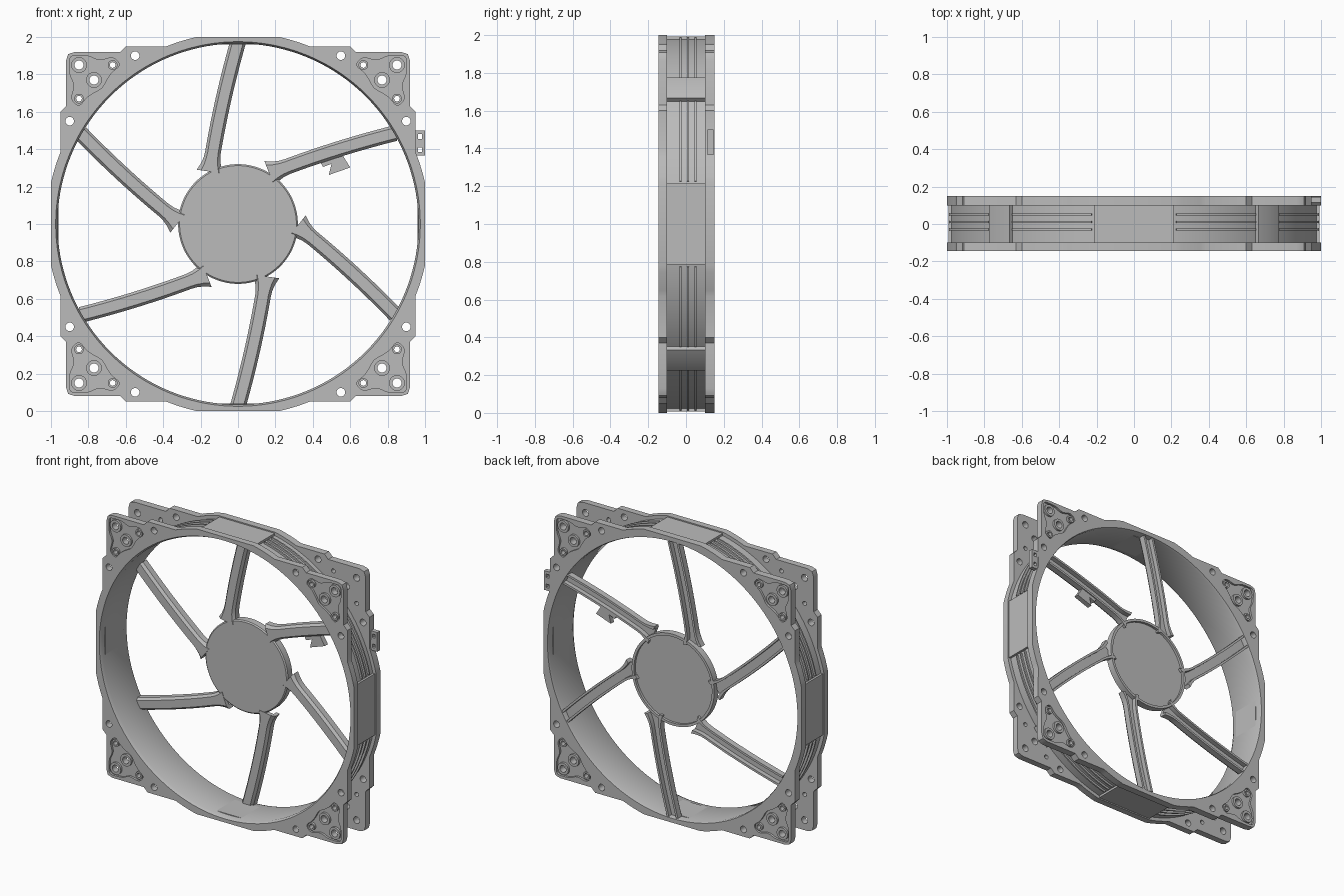
import bpy, bmesh
from math import sin, cos, pi, radians
from mathutils import Matrix, Vector

cube = bpy.data.objects.get("Cube")
if cube:
    bpy.data.objects.remove(cube)

GREY = (0.5, 0.5, 0.5, 1)
grey = bpy.data.materials.new("grey_plastic")
grey.use_nodes = True
grey.diffuse_color = GREY
grey.node_tree.nodes["Principled BSDF"].inputs["Base Color"].default_value = GREY


def finish(name, bm):
    """Turn a bmesh centred on the fan axis into a finished part."""
    bmesh.ops.remove_doubles(bm, verts=bm.verts, dist=0.0001)
    bmesh.ops.recalc_face_normals(bm, faces=bm.faces)
    bm.transform(Matrix.Translation((0, 0, 1)))
    me = bpy.data.meshes.new(name)
    bm.to_mesh(me)
    bm.free()
    me.materials.clear()
    me.materials.append(grey)
    ob = bpy.data.objects.new(name, me)
    bpy.context.collection.objects.link(ob)
    bpy.ops.object.select_all(action='DESELECT')
    ob.select_set(True)
    bpy.context.view_layer.objects.active = ob
    bpy.ops.object.shade_smooth_by_angle(angle=radians(30))
    return ob


def plate(name, loops, y0, y1):
    """Flat part in the x-z plane; loops inside other loops become holes."""
    cu = bpy.data.curves.new(name, 'CURVE')
    cu.dimensions, cu.fill_mode = '2D', 'BOTH'
    cu.extrude = (y1 - y0) / 2
    for loop in loops:
        sp = cu.splines.new('POLY')
        sp.points.add(len(loop) - 1)
        for p, (x, z) in zip(sp.points, loop):
            p.co = (x, z, 0, 1)
        sp.use_cyclic_u = True
    tmp = bpy.data.objects.new(name + "_outline", cu)
    bpy.context.collection.objects.link(tmp)
    dg = bpy.context.evaluated_depsgraph_get()
    me = bpy.data.meshes.new_from_object(tmp.evaluated_get(dg))
    bm = bmesh.new()
    bm.from_mesh(me)
    bpy.data.objects.remove(tmp)
    bpy.data.curves.remove(cu)
    bpy.data.meshes.remove(me)
    bm.transform(Matrix.Translation((0, (y0 + y1) / 2, 0)) @ Matrix.Rotation(pi / 2, 4, 'X'))
    return finish(name, bm)


def lathe(name, profile, closed):
    """Spin an (r, y) profile round the fan axis."""
    bm = bmesh.new()
    vs = [bm.verts.new((r, y, 0)) for r, y in profile]
    edges = [bm.edges.new(p) for p in zip(vs, vs[1:])]
    if closed:
        edges.append(bm.edges.new((vs[-1], vs[0])))
    bmesh.ops.spin(bm, geom=vs + edges, cent=(0, 0, 0), axis=(0, 1, 0),
                   angle=2 * pi, steps=144)
    return finish(name, bm)


def circle(x, z, r, n=20):
    return [(x + r * cos(2 * pi * i / n), z + r * sin(2 * pi * i / n)) for i in range(n)]


def arc(r, a0, a1, n=10):
    steps = [radians(a0 + (a1 - a0) * i / n) for i in range(n + 1)]
    return [(r * cos(a), r * sin(a)) for a in steps]


def turn(loop, deg):
    c, s = cos(radians(deg)), sin(radians(deg))
    return [(x * c - z * s, x * s + z * c) for x, z in loop]


def quarters(loop):
    return [turn(loop, -90 * k) for k in range(4)]


def swap(pts):
    return [(z, x) for x, z in reversed(pts)]


def smooth_loop(pts, n=5):
    """Closed Catmull-Rom curve through the points."""
    out = []
    for i in range(len(pts)):
        a, b, c, d = (Vector(pts[(i + k) % len(pts)]) for k in (-1, 0, 1, 2))
        for j in range(n):
            t = j / n
            out.append((b + (c - a) * t / 2 + (a * 2 - b * 5 + c * 4 - d) * t * t / 2
                        + (b * 3 - a - c * 3 + d) * t ** 3 / 2)[:])
    return out


# Flange outline: one eighth, mirrored on the diagonal and turned four times
eighth = arc(1.024, 77.6, 68, 5) + [(0.60, 0.95), (0.63, 0.92), (0.87, 0.92), (0.895, 0.913)]
outline = [p for q in quarters(eighth + [(0.908, 0.908)] + swap(eighth)) for p in q]
opening = circle(0, 0, 0.98, 144)

# Corner screw holes (x, z, hole radius, boss radius) and the pocket round them
screws = [(0.85, 0.85, 0.024, 0.042), (0.77, 0.77, 0.024, 0.042),
          (0.67, 0.85, 0.015, 0.026), (0.85, 0.67, 0.015, 0.026)]
screw_holes = [q for x, z, r, _ in screws for q in quarters(circle(x, z, r))]
bosses = [q for x, z, _, r in screws for q in quarters(circle(x, z, r))]
edge_holes = [q for p in ((0.55, 0.90), (0.90, 0.55)) for q in quarters(circle(*p, 0.023))]
half_pocket = [(0.70, 0.775), (0.675, 0.81), (0.635, 0.85), (0.67, 0.888),
               (0.74, 0.876), (0.80, 0.897), (0.87, 0.9)]
pockets = quarters(smooth_loop([(0.728, 0.728)] + half_pocket + [(0.893, 0.893)]
                               + swap(half_pocket)))

# Two flanges, each a base layer, a pocketed face layer and screw bosses
DEPTH = 0.015
for side, outer, inner in (("front", -0.145, -0.10), ("back", 0.15, 0.10)):
    floor = outer - DEPTH if outer > 0 else outer + DEPTH
    base, face = sorted((inner, floor)), sorted((floor, outer))
    plate(side + "_flange_base", [outline, opening] + screw_holes + edge_holes, *base)
    plate(side + "_flange_face", [outline, opening] + pockets + edge_holes, *face)
    plate(side + "_screw_bosses", bosses + screw_holes, *face)

# Duct wall with a flared front lip
lathe("duct_ring", [(0.975, -0.145), (0.965, -0.125), (0.965, 0.135), (0.97, 0.15),
                    (0.98, 0.15), (0.98, -0.145)], True)

# Outer shell between the flanges, with flat side pads, corner posts and ribs
shell = [(max(-0.99, min(0.99, x)), max(-0.99, min(0.99, z)))
         for x, z in circle(0, 0, 1.0, 144)]
plate("outer_shell", [shell, circle(0, 0, 0.975, 144)], -0.10, 0.10)
plate("side_pads", quarters([(-0.215, 0.96), (0.215, 0.96), (0.215, 0.992),
                             (-0.215, 0.992)]), -0.10, 0.10)
post = [(-0.078, 0.97), (0.078, 0.97), (0.078, 1.02), (0, 1.03), (-0.078, 1.02)]
plate("corner_posts", quarters(turn(post, 45)), -0.10, 0.10)
rib = [arc(1.014, a, b) + arc(0.985, b, a) for a, b in ((13, 40), (50, 77))]
for i, y in enumerate((-0.03, 0.01, 0.05)):
    plate(f"shell_ribs_{i + 1}", [q for r in rib for q in quarters(r)], y - 0.005, y + 0.005)

# Motor hub: a thin disc with a raised rim at the back
lathe("hub", [(0, 0.09), (0.312, 0.09), (0.32, 0.097), (0.32, 0.145), (0.302, 0.145),
              (0.302, 0.128), (0, 0.128)], False)

# Curved struts: a channel section, open at the back, swept along a bent path
section = [(-0.028, 0.087), (0.028, 0.087), (0.042, 0.105), (0.042, 0.147),
           (0.027, 0.147), (0.027, 0.115), (-0.027, 0.115), (-0.027, 0.147),
           (-0.042, 0.147), (-0.042, 0.105)]
start, bend, end = Vector((-0.15, 0.28)), Vector((-0.10, 0.62)), Vector((0, 0.972))
STEPS = 20
for k in range(6):
    bm = bmesh.new()
    rings = []
    for i in range(STEPS + 1):
        t = i / STEPS
        p = start * (1 - t) ** 2 + bend * 2 * t * (1 - t) + end * t * t
        d = ((bend - start) * (1 - t) + (end - bend) * t).normalized()
        flare = 1 + 0.7 * max(0, 1 - t / 0.15) ** 2
        rings.append([bm.verts.new((p.x + d.y * w * flare, y, p.y - d.x * w * flare))
                      for w, y in section])
    n = len(section)
    for a, b in zip(rings, rings[1:]):
        for j in range(n):
            bm.faces.new((a[j], a[(j + 1) % n], b[(j + 1) % n], b[j]))
    bm.faces.new(rings[0])
    bm.faces.new(rings[-1])
    bm.transform(Matrix.Rotation(k * pi / 3, 4, 'Y'))
    finish(f"strut_{k + 1}", bm)

# Cable hook on the upper left strut
plate("cable_hook", [[(0.44, 0.33), (0.455, 0.305), (0.50, 0.322), (0.485, 0.262),
                      (0.60, 0.302), (0.555, 0.375)]], 0.105, 0.14)


# Cable clip on the back flange
def rect(x0, x1, z0, z1):
    return [(x0, z0), (x1, z0), (x1, z1), (x0, z1)]


plate("cable_clip", [rect(0.93, 1.0, 0.365, 0.50), rect(0.962, 0.984, 0.455, 0.48),
                     rect(0.962, 0.984, 0.385, 0.41)], 0.115, 0.145)
